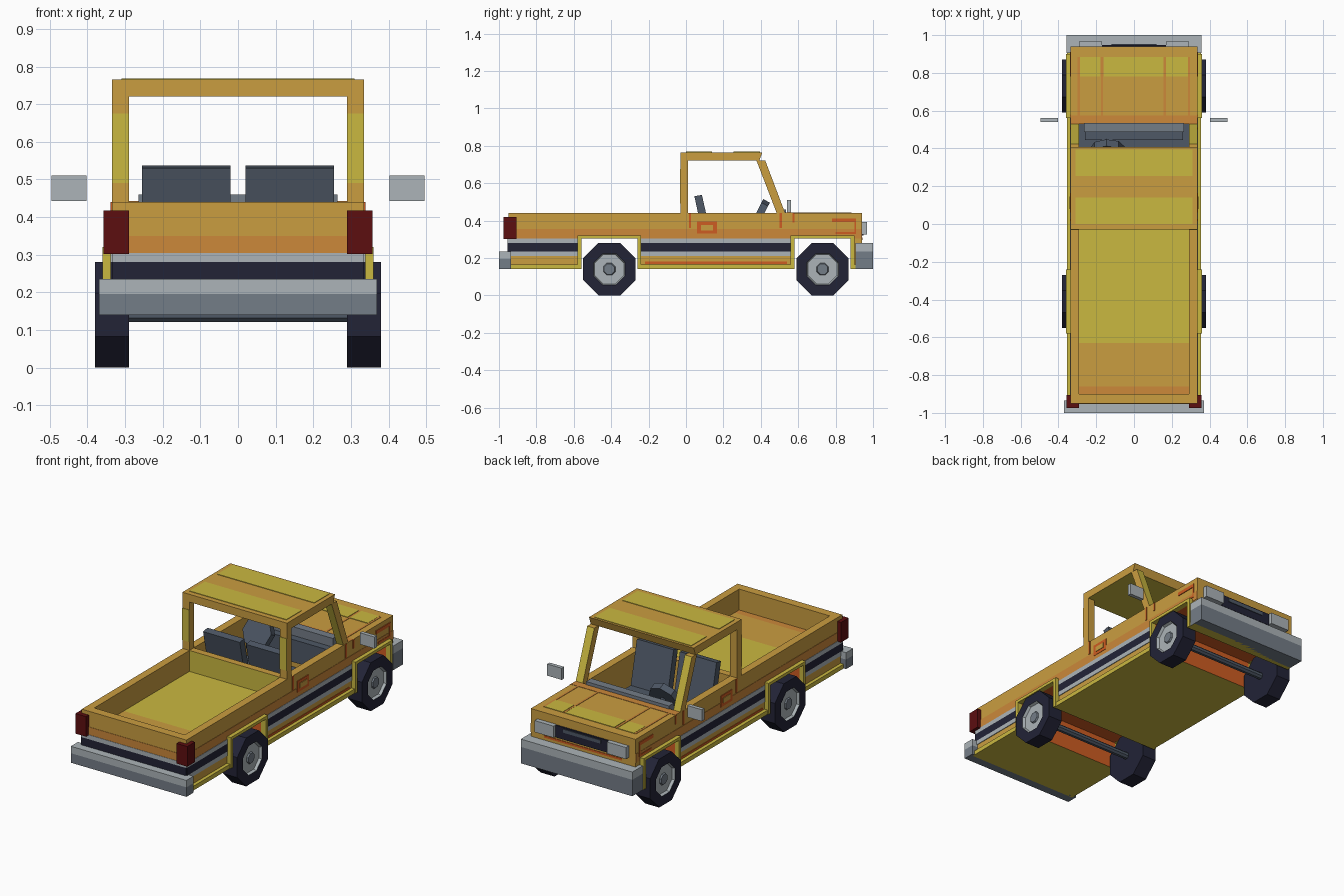
import bpy, bmesh, math
from mathutils import Vector

if "Cube" in bpy.data.objects:
    bpy.data.objects.remove(bpy.data.objects["Cube"])


def lin(c):
    c /= 255
    return c / 12.92 if c <= 0.04045 else ((c + 0.055) / 1.055) ** 2.4


def material(name, r, g, b):
    m = bpy.data.materials.new(name)
    m.diffuse_color = (lin(r), lin(g), lin(b), 1)
    m.use_nodes = True
    m.node_tree.nodes["Principled BSDF"].inputs["Base Color"].default_value = m.diffuse_color
    return m


YELLOW = material("yellow", 202, 184, 64)
AMBER = material("amber", 202, 157, 64)
ORANGE = material("orange", 204, 136, 58)
RUST = material("red_orange", 206, 92, 34)
NAVY = material("dark_navy", 34, 35, 54)
SLATE = material("dark_slate", 78, 88, 102)
GREY = material("mid_grey", 116, 125, 135)
SILVER = material("light_grey", 172, 180, 184)
RED = material("dark_red", 92, 14, 16)


def finish(name, bm, mats, rule=None):
    """Turn a bmesh into an object; rule(face) gives its material slot."""
    bmesh.ops.recalc_face_normals(bm, faces=bm.faces)
    if rule:
        for f in bm.faces:
            f.material_index = rule(f)
    me = bpy.data.meshes.new(name)
    bm.to_mesh(me)
    bm.free()
    for m in mats:
        me.materials.append(m)
    ob = bpy.data.objects.new(name, me)
    bpy.context.collection.objects.link(ob)
    return ob


def extrude(name, profile, x0, x1, mats, rule=None):
    """Extrude a (y, z) profile along x."""
    bm = bmesh.new()
    a = [bm.verts.new((x0, y, z)) for y, z in profile]
    b = [bm.verts.new((x1, y, z)) for y, z in profile]
    n = len(profile)
    bm.faces.new(a)
    bm.faces.new(b[::-1])
    for i in range(n):
        j = (i + 1) % n
        bm.faces.new((a[i], b[i], b[j], a[j]))
    return finish(name, bm, mats, rule)


def box(name, x0, x1, y0, y1, z0, z1, mat):
    return extrude(name, [(y0, z0), (y1, z0), (y1, z1), (y0, z1)], x0, x1, [mat])


def pair(name, x0, x1, *rest):
    box(name + "_right", x0, x1, *rest)
    box(name + "_left", -x1, -x0, *rest)


def lathe(name, rings, centre, axis, sides, mats, rule=None):
    """Closed solid from (offset, radius) rings around an axis."""
    bm = bmesh.new()
    rot = Vector((1, 0, 0)).rotation_difference(Vector(axis))
    loops = []
    for d, r in rings:
        loop = []
        for i in range(sides):
            t = 2 * math.pi * (i + 0.5) / sides
            p = rot @ Vector((d, r * math.cos(t), r * math.sin(t)))
            loop.append(bm.verts.new(p + Vector(centre)))
        loops.append(loop)
    for k in range(len(loops) - 1):
        for i in range(sides):
            j = (i + 1) % sides
            bm.faces.new((loops[k][i], loops[k][j], loops[k + 1][j], loops[k + 1][i]))
    bm.faces.new(loops[0][::-1])
    bm.faces.new(loops[-1])
    return finish(name, bm, mats, rule)


# Body: underside with two wheel channels, shared by core and side walls
under = [(-.95, .14), (-.56, .14), (-.56, .305), (-.26, .305), (-.26, .14),
         (.58, .14), (.58, .305), (.88, .305), (.88, .14), (.94, .14)]
core_top = [(.94, .44), (.53, .44), (.53, .2), (.01, .2), (.01, .44), (-.03, .44),
            (-.03, .315), (-.9, .315), (-.9, .44), (-.95, .44)]


def body_rule(f):
    c = f.calc_center_median()
    if abs(f.normal.x) > .5:
        return 0
    if c.z < .145 and f.normal.z < -.5:
        return 1                                  # underside
    if c.z < .31 and -.9 < c.y < .9 and (f.normal.z < -.5 or min(
            abs(c.y - y) for y in (-.56, -.26, .58, .88)) < .005):
        return 2                                  # wheel channels
    if f.normal.y < -.5 and abs(c.y + .03) < .005:
        return 1                                  # back of the cab
    return 0


body_mats = [AMBER, YELLOW, RUST]
extrude("body_core", under + core_top, -.29, .29, body_mats, body_rule)
for s, side in ((1, "right"), (-1, "left")):
    extrude("body_side_" + side, under + [(.94, .44), (-.95, .44)],
            s * .29, s * .335, body_mats, body_rule)

# Bed floor and cab floor colour plates
for i, (y0, y1, m) in enumerate([(-.63, -.03, YELLOW), (-.86, -.63, AMBER), (-.9, -.86, ORANGE)]):
    box(f"bed_floor_{i}", -.29, .29, y0, y1, .315, .319, m)
box("cab_floor", -.29, .29, .01, .53, .2, .205, SLATE)

# Side stripes between the wheel arches, and across the tailgate
bands = [("lower_light", .21, .235, SILVER), ("dark", .235, .28, NAVY), ("upper_light", .28, .305, SILVER)]
for label, z0, z1, m in bands:
    for i, (y0, y1) in enumerate([(-.95, -.58), (-.24, .56)]):
        pair(f"{label}_stripe_{i}", .335, .339, y0, y1, z0, z1, m)
    box(f"tailgate_{label}_stripe", -.335, .335, -.954, -.95, z0, z1, m)
pair("side_orange_band", .335, .337, -.95, .94, .305, .355, ORANGE)
box("tailgate_orange_band", -.335, .335, -.952, -.95, .305, .35, ORANGE)

# Sills and square wheel arch trims
for i, (y0, y1) in enumerate([(-.95, -.58), (-.24, .56), (.9, .94)]):
    pair(f"sill_{i}", .335, .355, y0, y1, .14, .165, YELLOW)
pair("sill_line", .335, .338, -.22, .54, .168, .18, RUST)
for label, y0, y1 in (("rear", -.58, -.24), ("front", .56, .9)):
    arch = [(y0, .14), (y0, .32), (y1, .32), (y1, .14),
            (y1 - .02, .14), (y1 - .02, .303), (y0 + .02, .303), (y0 + .02, .14)]
    for s, side in ((1, "right"), (-1, "left")):
        extrude(f"{label}_arch_trim_{side}", arch, s * .33, s * .36, [YELLOW])

# Door seams, handles and front side markers
pair("door_rear_seam", .335, .339, .015, .027, .36, .44, RUST)
pair("door_front_seam", .335, .339, .5, .512, .36, .44, RUST)
pair("fender_mark", .335, .339, .57, .58, .39, .44, RUST)
pair("door_handle_rim", .335, .339, .06, .165, .33, .395, RUST)
pair("door_handle", .335, .342, .08, .145, .348, .377, AMBER)
pair("marker_upper", .335, .339, .78, .91, .392, .412, RUST)
pair("marker_lower", .335, .339, .8, .91, .328, .34, RUST)
pair("marker_end", .335, .339, .9, .91, .34, .392, RUST)

# Cab: roof, rear pillars, raked windscreen pillars
extrude("roof", [(-.03, .72), (.392, .72), (.408, .765), (-.03, .765)], -.335, .335,
        [AMBER, YELLOW], lambda f: int(f.normal.z < -.5))
box("roof_front_panel", -.31, .31, .255, .395, .765, .768, YELLOW)
box("roof_rear_panel", -.31, .31, 0, .14, .765, .768, YELLOW)
pair("rear_pillar", .29, .335, -.03, .01, .44, .72, AMBER)
pair("rear_pillar_panel", .29, .335, -.033, -.03, .49, .675, YELLOW)
for s, side in ((1, "right"), (-1, "left")):
    extrude("windscreen_pillar_" + side, [(.485, .44), (.53, .44), (.424, .72), (.377, .72)],
            s * .29, s * .335, [AMBER, YELLOW], lambda f: int(abs(f.normal.y) > .5))

# Bonnet panels and seams
box("cowl", -.335, .335, .53, .575, .44, .442, ORANGE)
for i, (x0, x1) in enumerate([(-.287, -.18), (-.16, .155), (.17, .285)]):
    box(f"bonnet_panel_{i}", x0, x1, .78, .885, .44, .443, YELLOW)
for i, x in enumerate((-.293, -.17, .163, .291)):
    box(f"bonnet_seam_{i}", x - .006, x + .006, .575, .885, .44, .442, ORANGE)

# Nose: grille and headlights
box("grille", -.17, .17, .94, .948, .32, .39, NAVY)
box("grille_bar", -.12, .12, .948, .952, .362, .382, SLATE)
box("nose_line", -.25, .25, .94, .943, .296, .308, RUST)
pair("headlight", .17, .292, .94, .967, .325, .392, SILVER)

# Bumpers: grey below, light above
for label, w, y0, y1, zm, z1 in (("front", .357, .905, 1, .235, .28), ("rear", .37, -1, -.935, .195, .235)):
    box(label + "_bumper_lower", -w, w, y0, y1, .14, zm, GREY)
    box(label + "_bumper_upper", -w, w, y0, y1, zm, z1, SILVER)

# Tail lights and mirrors
pair("tail_light", .29, .358, -.975, -.905, .302, .418, RED)
pair("mirror", .402, .495, .54, .562, .443, .51, SILVER)

# Seats, dashboard, steering wheel
for x0, x1, side in ((.02, .255, "right"), (-.255, -.02, "left")):
    box("seat_cushion_" + side, x0, x1, .1, .31, .2, .29, SLATE)
    extrude("seat_back_" + side, [(.045, .53), (.085, .537), (.15, .25), (.105, .25)], x0, x1, [SLATE])
box("dashboard_top", -.265, .265, .488, .535, .3, .46, GREY)
box("dashboard_lower", -.26, .26, .445, .488, .28, .41, SLATE)
lathe("steering_wheel", [(-.02, .09), (.02, .09)], (-.14, .39, .425), (0, -.89, .45), 8, [SLATE])
lathe("steering_column", [(-.1, .015), (0, .015)], (-.14, .39, .425), (0, -.89, .45), 6, [SLATE])

# Octagonal wheels with recessed hubs, and axles
R = .14 / math.cos(math.pi / 8)
for label, y in (("rear", -.41), ("front", .73)):
    for s, side in ((1, "right"), (-1, "left")):
        lathe(f"{label}_wheel_{side}", [(0, R), (.09, R), (.09, .092), (.075, .085)],
              (s * .29, y, .14), (s, 0, 0), 8, [NAVY, SILVER],
              lambda f: int(abs(f.calc_center_median().x) > .36 and
                            max((v.co - f.calc_center_median()).length for v in f.verts) < .09
                            and abs(f.calc_center_median().x) < .379))
        lathe(f"{label}_hub_{side}", [(0, .035), (.008, .03)],
              (s * .365, y, .14), (s, 0, 0), 8, [GREY])
    lathe(f"{label}_axle", [(-.3, .02), (.3, .02)], (0, y, .14), (1, 0, 0), 8, [SLATE])
